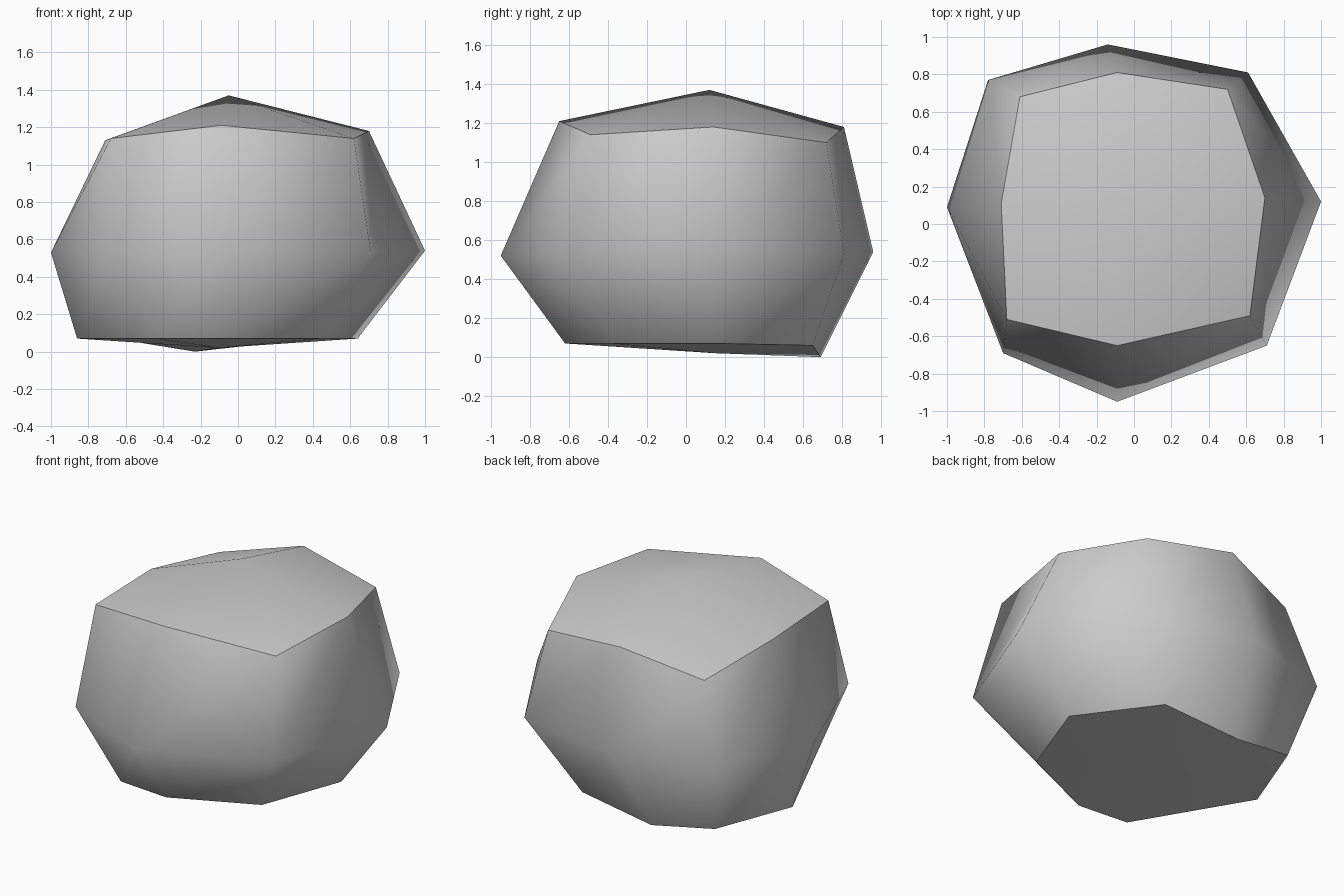
import bpy, bmesh

if "Cube" in bpy.data.objects:
    bpy.data.objects.remove(bpy.data.objects["Cube"])

# Three rings of eight points, each from the front-left corner going anticlockwise
bottom_ring = [(-.44, -.59, .07), (-.09, -.62, .07), (.44, -.38, .07), (.64, .16, .07),
               (.30, .65, .06), (-.23, .69, 0), (-.66, .64, .07), (-.86, .12, .07)]
middle_ring = [(-.70, -.69, .53), (-.09, -.95, .52), (.71, -.65, .53), (1, .12, .54),
               (.61, .81, .53), (-.14, .96, .54), (-.78, .77, .53), (-1, .09, .53)]
top_ring = [(-.68, -.51, 1.14), (-.09, -.65, 1.21), (.62, -.49, 1.14), (.70, .14, 1.18),
            (.50, .72, 1.10), (-.09, .81, 1.18), (-.61, .68, 1.05), (-.71, .11, 1.13)]

bm = bmesh.new()
low, mid, top = ([bm.verts.new(p) for p in ring]
                 for ring in (bottom_ring, middle_ring, top_ring))

# Rounded sides
for lower, upper in ((low, mid), (mid, top)):
    for i in range(8):
        j = (i + 1) % 8
        bm.faces.new((lower[i], lower[j], upper[j], upper[i]))

# Top and bottom caps: four quads meeting at a centre point
for ring, centre in ((top, (-.05, .12, 1.37)), (low, (-.10, .15, .02))):
    c = bm.verts.new(centre)
    for i in range(0, 8, 2):
        bm.faces.new((c, ring[i - 1], ring[i], ring[i + 1]))

bmesh.ops.recalc_face_normals(bm, faces=bm.faces)
for f in bm.faces:
    f.smooth = True
# Crisp rims around both caps
for ring in (low, top):
    for i in range(8):
        bm.edges.get((ring[i - 1], ring[i])).smooth = False

mesh = bpy.data.meshes.new("boulder")
bm.to_mesh(mesh)
bm.free()
boulder = bpy.data.objects.new("boulder", mesh)
bpy.context.collection.objects.link(boulder)

stone = bpy.data.materials.new("grey stone")
stone.diffuse_color = (.6, .6, .6, 1)
stone.use_nodes = True
stone.node_tree.nodes["Principled BSDF"].inputs["Base Color"].default_value = stone.diffuse_color
mesh.materials.append(stone)
